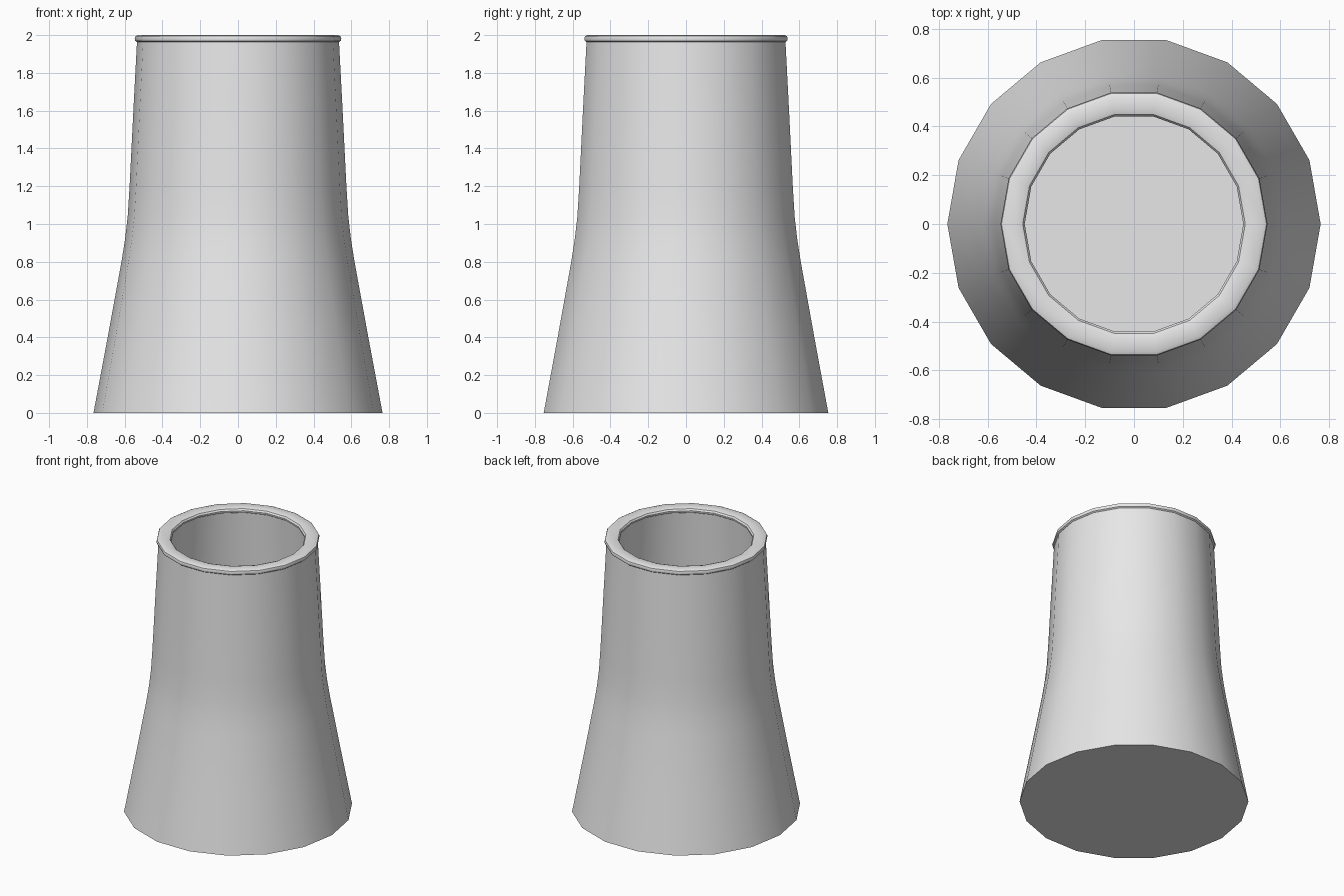
import bpy
import bmesh
from math import cos, sin, pi, radians

cube = bpy.data.objects.get("Cube")
if cube:
    bpy.data.objects.remove(cube, do_unlink=True)

SIDES = 18

concrete = bpy.data.materials.new("pale grey concrete")
concrete.use_nodes = True
grey = (0.8, 0.8, 0.8, 1)
concrete.diffuse_color = grey
concrete.node_tree.nodes["Principled BSDF"].inputs["Base Color"].default_value = grey


def lathe(name, profile, closed=False, caps=False):
    """Turn a (radius, height) profile about the z axis."""
    bm = bmesh.new()
    rings = []
    for r, z in profile:
        rings.append([bm.verts.new((r * cos(2 * pi * i / SIDES),
                                    r * sin(2 * pi * i / SIDES), z))
                      for i in range(SIDES)])
    pairs = list(zip(rings, rings[1:]))
    if closed:
        pairs.append((rings[-1], rings[0]))
    for a, b in pairs:
        for i in range(SIDES):
            j = (i + 1) % SIDES
            bm.faces.new((a[i], a[j], b[j], b[i]))
    if caps:
        bm.faces.new(rings[0])
        bm.faces.new(rings[-1])
    bmesh.ops.recalc_face_normals(bm, faces=bm.faces)
    mesh = bpy.data.meshes.new(name)
    bm.to_mesh(mesh)
    bm.free()
    obj = bpy.data.objects.new(name, mesh)
    bpy.context.collection.objects.link(obj)
    mesh.materials.append(concrete)
    bpy.ops.object.select_all(action='DESELECT')
    obj.select_set(True)
    bpy.context.view_layer.objects.active = obj
    bpy.ops.object.shade_smooth_by_angle(angle=radians(35))
    return obj


# Hollow tower: waisted outer wall, inner wall at constant thickness, floor
outer = [(0.765, 0), (0.69, 0.4), (0.617, 0.8), (0.598, 0.92),
         (0.584, 1.04), (0.574, 1.2), (0.554, 1.6), (0.534, 1.98)]
inner = [(r - 0.075, max(z, 0.03)) for r, z in reversed(outer)]
lathe("tower_shell", outer + inner, caps=True)

# Rounded lip around the mouth
lip = [(0.535, 1.963), (0.544, 1.97), (0.547, 1.982), (0.543, 1.994), (0.53, 2.0),
       (0.475, 2.0), (0.456, 1.994), (0.448, 1.982), (0.449, 1.97), (0.46, 1.963)]
lathe("mouth_lip", lip, closed=True)
